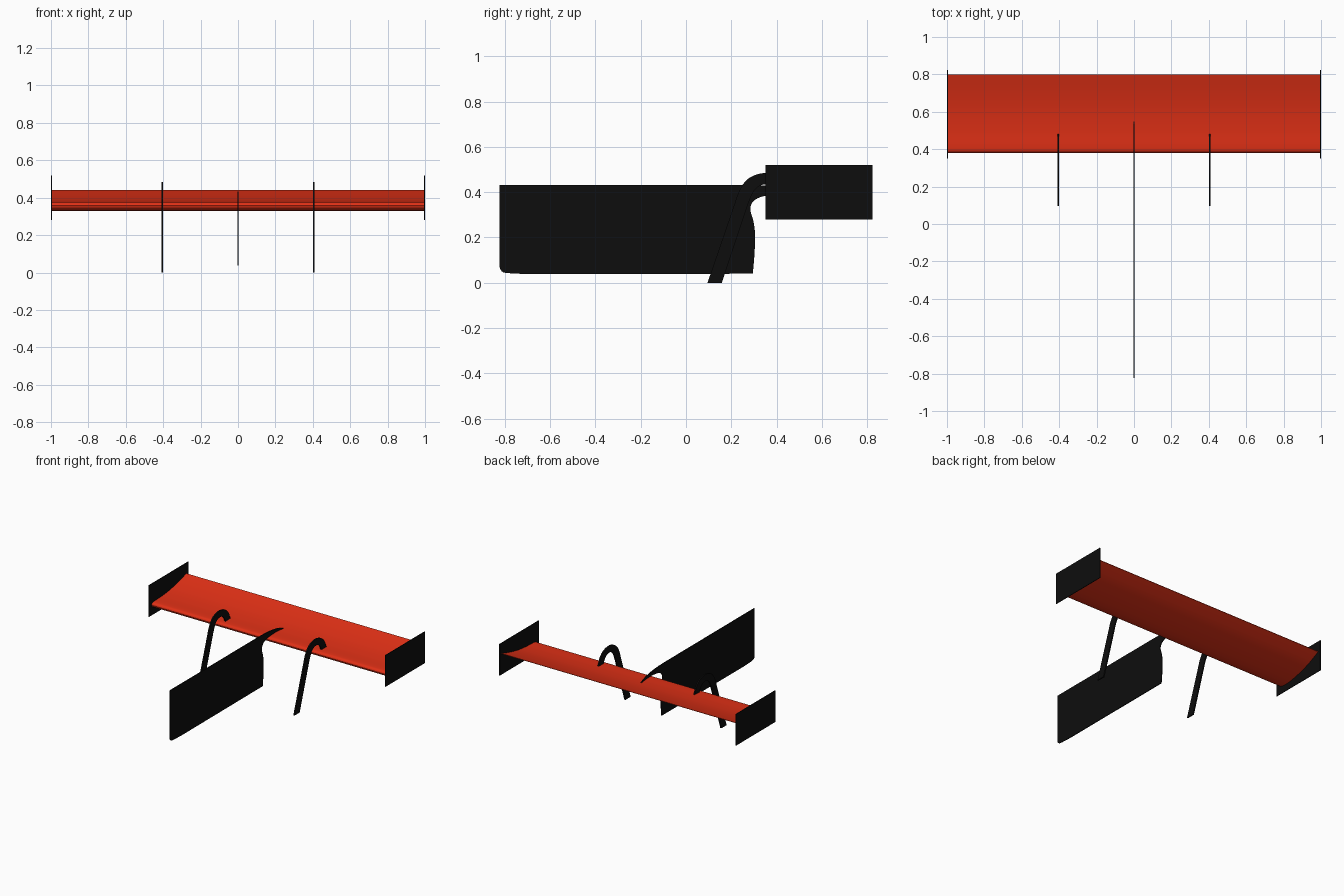
import bpy, bmesh

if "Cube" in bpy.data.objects:
    bpy.data.objects.remove(bpy.data.objects["Cube"])


def material(name, rgb):
    m = bpy.data.materials.new(name)
    m.diffuse_color = (*rgb, 1)
    m.use_nodes = True
    m.node_tree.nodes["Principled BSDF"].inputs["Base Color"].default_value = m.diffuse_color
    return m


RED = material("red_paint", (0.75, 0.03, 0.008))
BLACK = material("black_carbon", (0.004, 0.004, 0.004))


def smooth_path(pts, steps=5):
    """Catmull-Rom curve through an open list of 2D points."""
    p = [pts[0]] + pts + [pts[-1]]
    out = []
    for a, b, c, d in zip(p, p[1:], p[2:], p[3:]):
        for i in range(steps):
            t = i / steps
            out.append(tuple(0.5 * (2 * q + (r - o) * t + (2 * o - 5 * q + 4 * r - s) * t * t
                             + (3 * q - o - 3 * r + s) * t ** 3)
                             for o, q, r, s in zip(a, b, c, d)))
    return out + [pts[-1]]


def extrude_profile(name, profile, x, width, mat):
    """Extrude a closed (y, z) outline along x, centred on x."""
    bm = bmesh.new()
    face = bm.faces.new([bm.verts.new((x - width / 2, y, z)) for y, z in profile])
    new = bmesh.ops.extrude_face_region(bm, geom=[face])["geom"]
    bmesh.ops.translate(bm, vec=(width, 0, 0),
                        verts=[v for v in new if isinstance(v, bmesh.types.BMVert)])
    bmesh.ops.recalc_face_normals(bm, faces=bm.faces)
    mesh = bpy.data.meshes.new(name)
    bm.to_mesh(mesh)
    bm.free()
    mesh.materials.append(mat)
    ob = bpy.data.objects.new(name, mesh)
    bpy.context.collection.objects.link(ob)
    bpy.ops.object.select_all(action='DESELECT')
    ob.select_set(True)
    bpy.context.view_layer.objects.active = ob
    bpy.ops.object.shade_smooth_by_angle(angle=0.6)
    return ob


# Main wing: inverted aerofoil, trailing edge at the back and high
wing_top = [(0.80, 0.44), (0.70, 0.412), (0.60, 0.391), (0.50, 0.38), (0.42, 0.377),
            (0.39, 0.372), (0.38, 0.358)]
wing_bottom = [(0.38, 0.358), (0.39, 0.342), (0.43, 0.331), (0.50, 0.334),
               (0.60, 0.355), (0.70, 0.388), (0.80, 0.437)]
extrude_profile("wing", smooth_path(wing_top) + smooth_path(wing_bottom)[1:], 0, 1.994, RED)

# End plates and swan-neck struts on both sides
plate = [(0.35, 0.28), (0.823, 0.28), (0.823, 0.52), (0.35, 0.52)]
neck_outer = [(0.215, 0.35), (0.237, 0.41), (0.275, 0.46), (0.34, 0.484), (0.41, 0.472),
              (0.455, 0.435), (0.482, 0.375)]
neck_inner = [(0.425, 0.37), (0.405, 0.41), (0.375, 0.432), (0.335, 0.432),
              (0.30, 0.405), (0.275, 0.35)]
strut = [(0.095, 0)] + smooth_path(neck_outer) + smooth_path(neck_inner) + [(0.158, 0)]
for side, s in (("left", -1), ("right", 1)):
    extrude_profile(side + "_end_plate", plate, s * 0.9975, 0.005, BLACK)
    extrude_profile(side + "_strut", strut, s * 0.405, 0.010, BLACK)

# Central fin with rounded lower nose and a hooked arm reaching the wing
fin_hook = [(0.295, 0.04), (0.302, 0.12), (0.305, 0.21), (0.298, 0.27), (0.284, 0.325),
            (0.30, 0.362), (0.35, 0.384), (0.45, 0.392), (0.55, 0.383)]
fin_top = [(0.55, 0.383), (0.50, 0.405), (0.42, 0.422), (0.33, 0.43), (0.23, 0.432)]
fin_nose = [(-0.823, 0.07), (-0.815, 0.052), (-0.79, 0.043), (-0.69, 0.038)]
extrude_profile("centre_fin", smooth_path(fin_hook) + smooth_path(fin_top)[1:]
                + [(-0.823, 0.432)] + smooth_path(fin_nose), 0, 0.006, BLACK)
